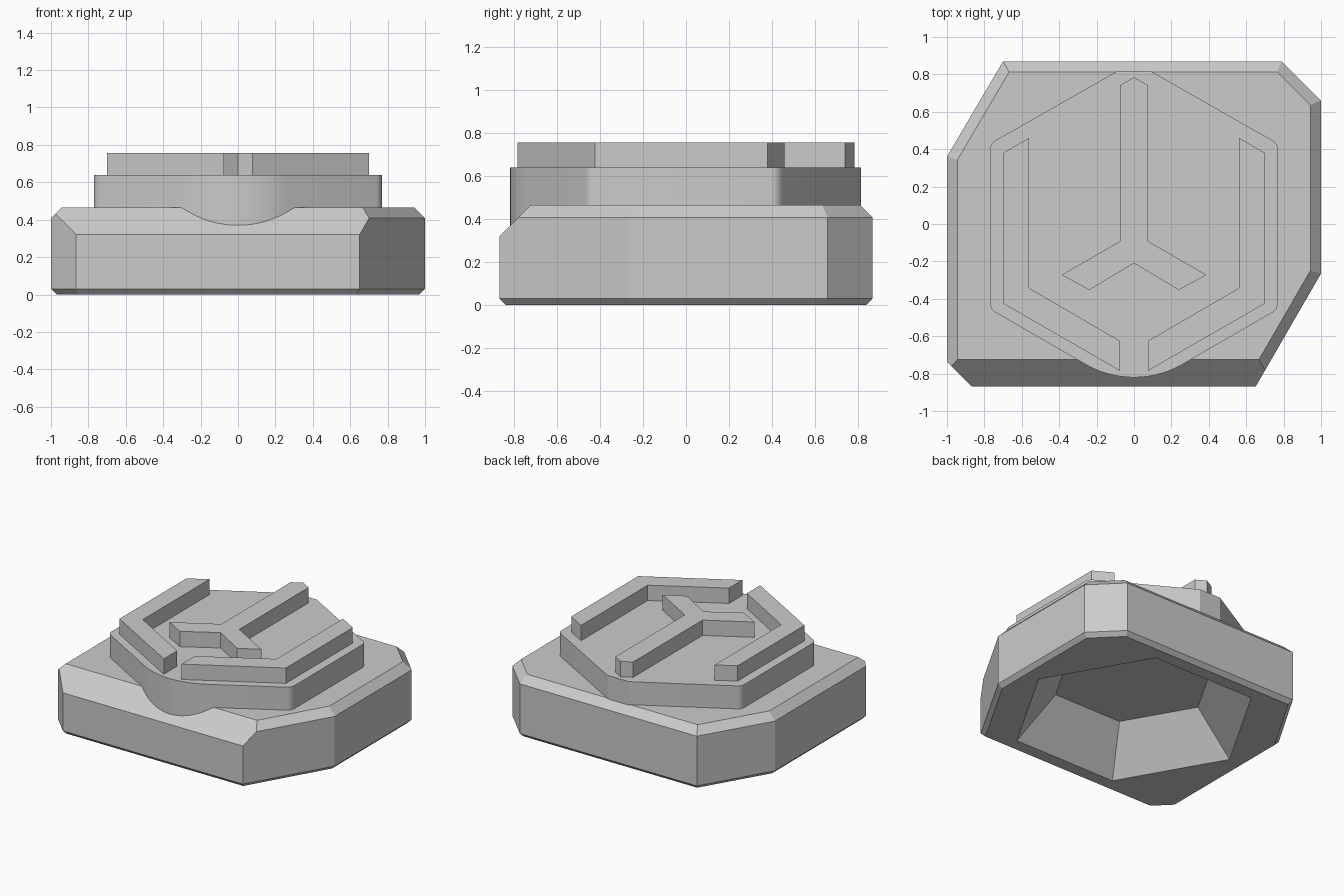
import bpy, bmesh, math
from mathutils import Vector

if "Cube" in bpy.data.objects:
    bpy.data.objects.remove(bpy.data.objects["Cube"], do_unlink=True)

grey = bpy.data.materials.new("plain grey")
grey.use_nodes = True
grey.diffuse_color = (0.6, 0.6, 0.6, 1)
grey.node_tree.nodes["Principled BSDF"].inputs["Base Color"].default_value = (0.6, 0.6, 0.6, 1)


def add_object(name, bm):
    bmesh.ops.recalc_face_normals(bm, faces=bm.faces)
    mesh = bpy.data.meshes.new(name)
    bm.to_mesh(mesh)
    bm.free()
    mesh.materials.append(grey)
    obj = bpy.data.objects.new(name, mesh)
    bpy.context.collection.objects.link(obj)
    return obj


def prism(outline, z0, z1):
    """Closed solid extruded from a flat outline."""
    bm = bmesh.new()
    face = bm.faces.new([bm.verts.new((x, y, z0)) for x, y in outline])
    top = bmesh.ops.extrude_face_region(bm, geom=[face])["geom"]
    bmesh.ops.translate(bm, vec=(0, 0, z1 - z0),
                        verts=[v for v in top if isinstance(v, bmesh.types.BMVert)])
    return bm


def slice_off(bm, point, normal):
    """Cut a convex solid by a plane and cap the cut."""
    cut = bmesh.ops.bisect_plane(bm, geom=bm.verts[:] + bm.edges[:] + bm.faces[:], dist=1e-5,
                                 plane_co=point, plane_no=normal, clear_outer=True)
    edges = [e for e in cut["geom_cut"] if isinstance(e, bmesh.types.BMEdge)]
    bmesh.ops.edgeloop_fill(bm, edges=edges)


def mirrored(half):
    """Complete a half outline across x = 0."""
    return half + [(-x, y) for x, y in reversed(half) if x > 0]


def round_corner(before, corner, after, radius, steps):
    """Points of an arc that rounds one outline corner."""
    c = Vector(corner)
    a, b = (Vector(before) - c).normalized(), (Vector(after) - c).normalized()
    half = a.angle(b) / 2
    centre = c + (a + b).normalized() * radius / math.sin(half)
    start = c + a * radius / math.tan(half) - centre
    end = c + b * radius / math.tan(half) - centre
    sweep = math.pi - 2 * half
    points = []
    for i in range(steps + 1):
        t = i / steps
        p = (start * math.sin((1 - t) * sweep) + end * math.sin(t * sweep)) / math.sin(sweep)
        points.append(tuple(centre + p))
    return points


# Base block: eight-sided slab, counter-clockwise from the front left corner
TOP = 0.465
outline = [(-0.865, -0.87), (0.65, -0.87), (1, -0.265), (1, 0.66),
           (0.79, 0.87), (-0.70, 0.87), (-1, 0.36), (-1, -0.735)]
bm = prism(outline, 0, TOP)
for i, (x, y) in enumerate(outline):
    nx, ny = outline[(i + 1) % len(outline)]
    out = Vector((ny - y, x - nx, 0)).normalized()
    slice_off(bm, (x, y, 0.03), out - Vector((0, 0, 1)))      # narrow lower bevel
    if i < len(outline) - 1:                                   # upper bevel, wide in front
        slice_off(bm, (x, y, 0.32 if i == 0 else 0.408), out + Vector((0, 0, 1)))
base = add_object("base_block", bm)

# Tapered hexagonal recess under the base
bm = bmesh.new()
outer, inner, depth, below = 0.86, 0.575, 0.31, 0.02
flare = outer + (outer - inner) / depth * below
rings = []
for radius, z in ((flare, -below), (inner, depth)):
    rings.append([bm.verts.new((radius * math.cos(k * math.pi / 3),
                                radius * math.sin(k * math.pi / 3), z)) for k in range(6)])
    bm.faces.new(rings[-1])
for k in range(6):
    j = (k + 1) % 6
    bm.faces.new((rings[0][k], rings[0][j], rings[1][j], rings[1][k]))
cutter = add_object("recess_cutter", bm)
cutter.hide_render = True
mod = base.modifiers.new("recess", 'BOOLEAN')
mod.operation, mod.solver, mod.object = 'DIFFERENCE', 'EXACT', cutter
bpy.context.view_layer.objects.active = base
bpy.ops.object.modifier_apply(modifier=mod.name)
bpy.data.objects.remove(cutter, do_unlink=True)

# Raised hexagonal plate with a rounded nose and a flat back
nose, front, back, flat = (0, -0.9), (0.77, -0.456), (0.77, 0.43), (0.09, 0.817)
half = round_corner((-0.77, -0.456), nose, front, 0.52, 24)[12:]
half += round_corner(nose, front, back, 0.06, 5)
half += round_corner(front, back, flat, 0.06, 5) + [flat]
half[0] = (0, half[0][1])
plate = add_object("raised_plate", prism(mirrored(half), 0.345, 0.64))

# Ridges on the plate: two side brackets and a three-armed centre
bracket = [(0.075, -0.785), (0.70, -0.425), (0.70, 0.38), (0.562, 0.46),
           (0.562, -0.342), (0.075, -0.625)]
for name, side in (("left_bracket", 1), ("right_bracket", -1)):
    add_object(name, prism([(side * x, y) for x, y in bracket], 0.63, 0.757))
arms = [(0, -0.21), (0.24, -0.353), (0.387, -0.272), (0.075, -0.092), (0.075, 0.742), (0, 0.785)]
add_object("centre_ridge", prism(mirrored(arms), 0.63, 0.757))

# Smooth only the rounded walls of the plate
bpy.ops.object.select_all(action='DESELECT')
plate.select_set(True)
bpy.context.view_layer.objects.active = plate
bpy.ops.object.shade_smooth_by_angle(angle=math.radians(25))
